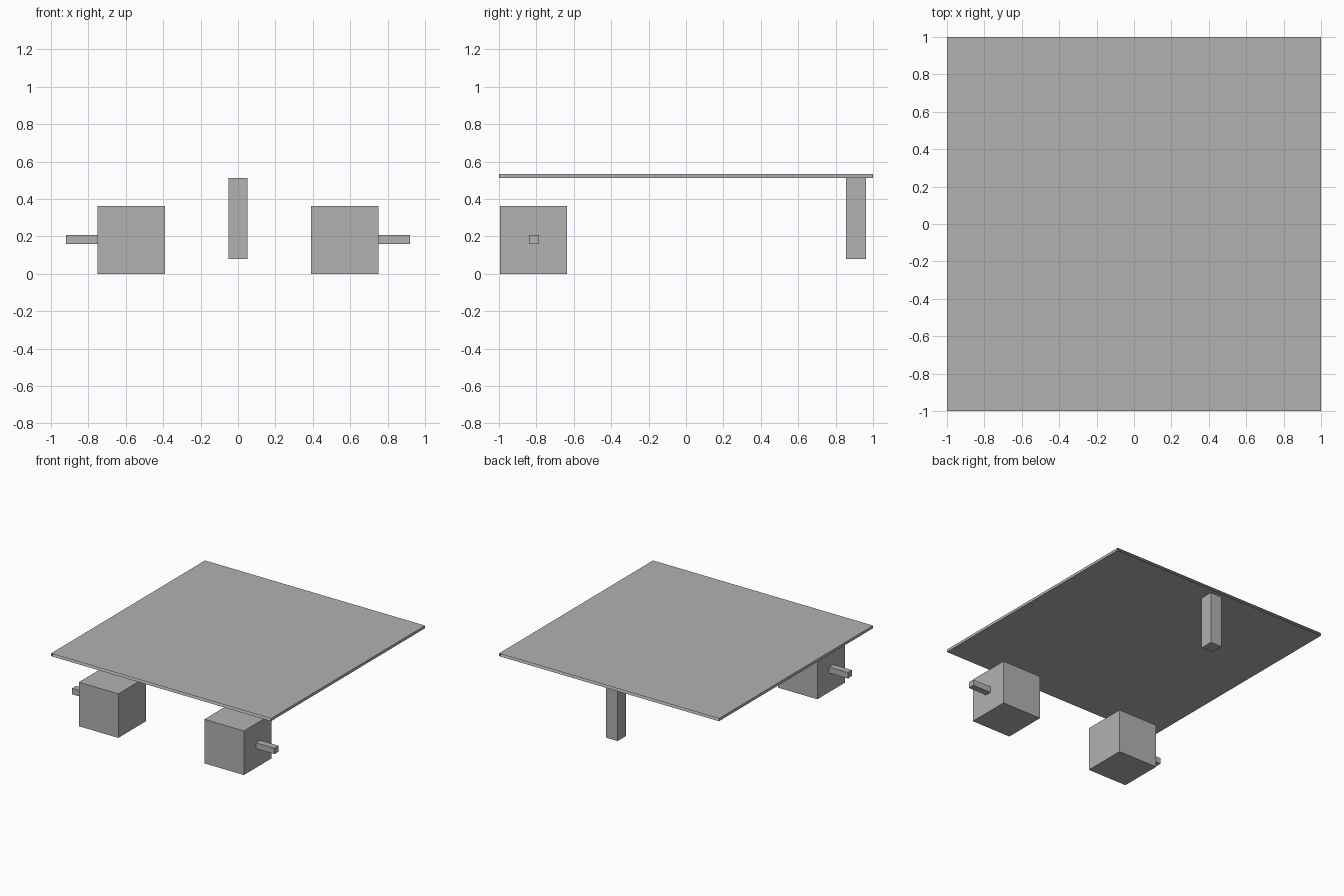
import bpy
import bmesh
from mathutils import Vector

cube = bpy.data.objects.get("Cube")
if cube:
    bpy.data.objects.remove(cube, do_unlink=True)

# Single plain grey
grey = bpy.data.materials.new("plain_grey")
grey.use_nodes = True
colour = (0.445, 0.445, 0.445, 1)
grey.diffuse_color = colour
grey.node_tree.nodes["Principled BSDF"].inputs["Base Color"].default_value = colour


def box(name, low, high, open_ends=False):
    """Flat-faced box between two corners, optionally open at front and back."""
    low, high = Vector(low), Vector(high)
    bm = bmesh.new()
    bmesh.ops.create_cube(bm, size=1)
    bmesh.ops.scale(bm, vec=high - low, verts=bm.verts)
    bmesh.ops.translate(bm, vec=(low + high) / 2, verts=bm.verts)
    if open_ends:
        bm.normal_update()
        ends = [f for f in bm.faces if abs(f.normal.y) > 0.9]
        bmesh.ops.delete(bm, geom=ends, context="FACES_ONLY")
    mesh = bpy.data.meshes.new(name)
    bm.to_mesh(mesh)
    bm.free()
    mesh.materials.append(grey)
    obj = bpy.data.objects.new(name, mesh)
    bpy.context.collection.objects.link(obj)
    return obj


def mirrored_box(name, low, high):
    """A left box and its mirror image on the right."""
    box("left_" + name, low, high)
    box("right_" + name, (-high[0], low[1], low[2]), (-low[0], high[1], high[2]))


# Thin top sheet, open along its front and back edges
box("top_sheet", (-1, -1, 0.511), (1, 1, 0.533), open_ends=True)

# Rear support post
box("rear_post", (-0.052, 0.855, 0.08), (0.052, 0.962, 0.511))

# Front blocks with outward shafts
mirrored_box("block", (0.391, -0.995, 0), (0.75, -0.635, 0.362))
mirrored_box("shaft", (0.75, -0.84, 0.158), (0.92, -0.787, 0.207))
